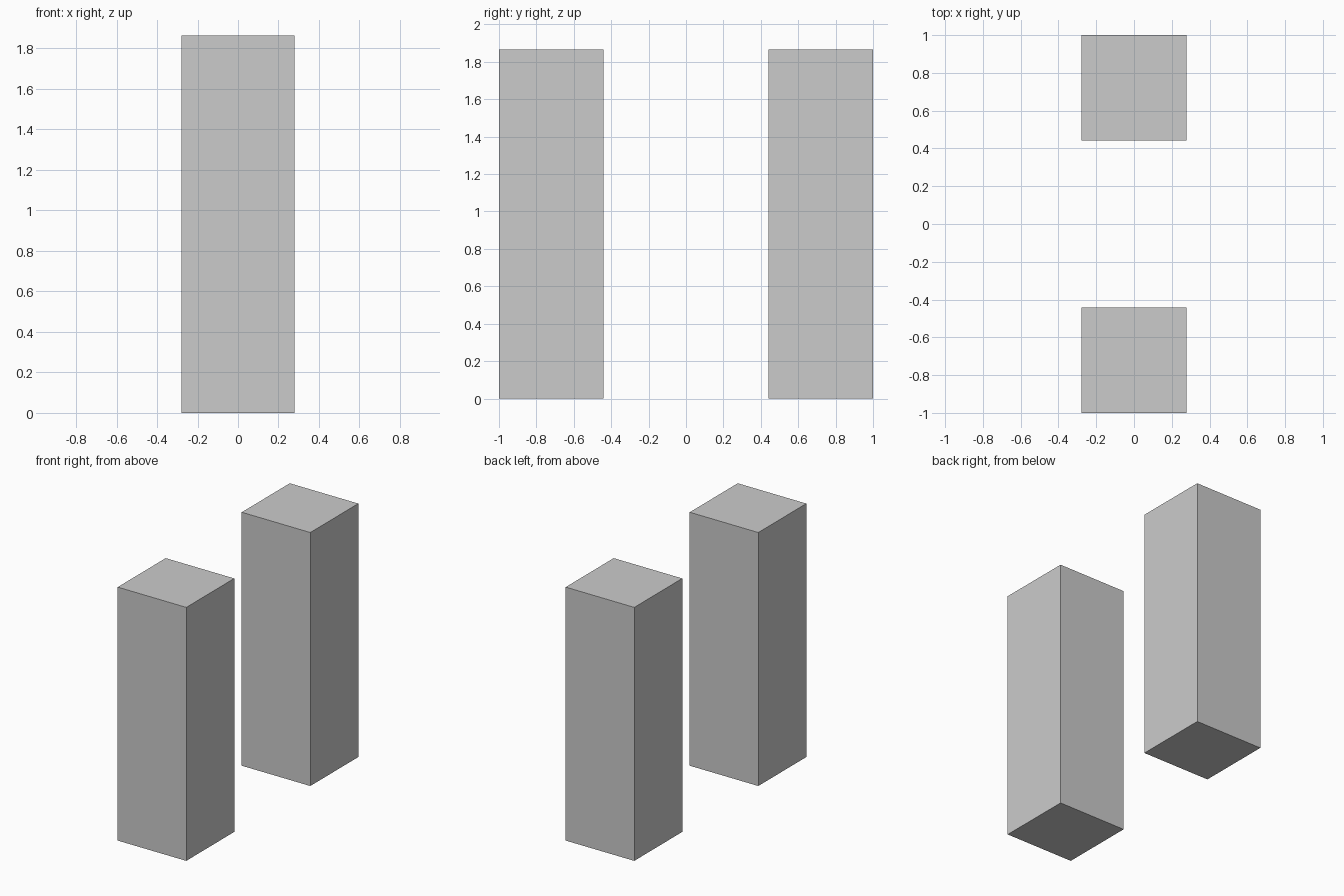
import bpy

if "Cube" in bpy.data.objects:
    bpy.data.objects.remove(bpy.data.objects["Cube"])

WIDTH = 0.558    # square footprint
HEIGHT = 1.865
OFFSET = 1.0 - WIDTH / 2


def pillar(name, y):
    bpy.ops.mesh.primitive_cube_add(size=1, location=(0, y, HEIGHT / 2))
    obj = bpy.context.object
    obj.name = name
    obj.scale = (WIDTH, WIDTH, HEIGHT)
    bpy.ops.object.transform_apply(location=False, rotation=False, scale=True)


# Two matching square pillars, front and back
for name, side in (("front_pillar", -1), ("back_pillar", 1)):
    pillar(name, side * OFFSET)
